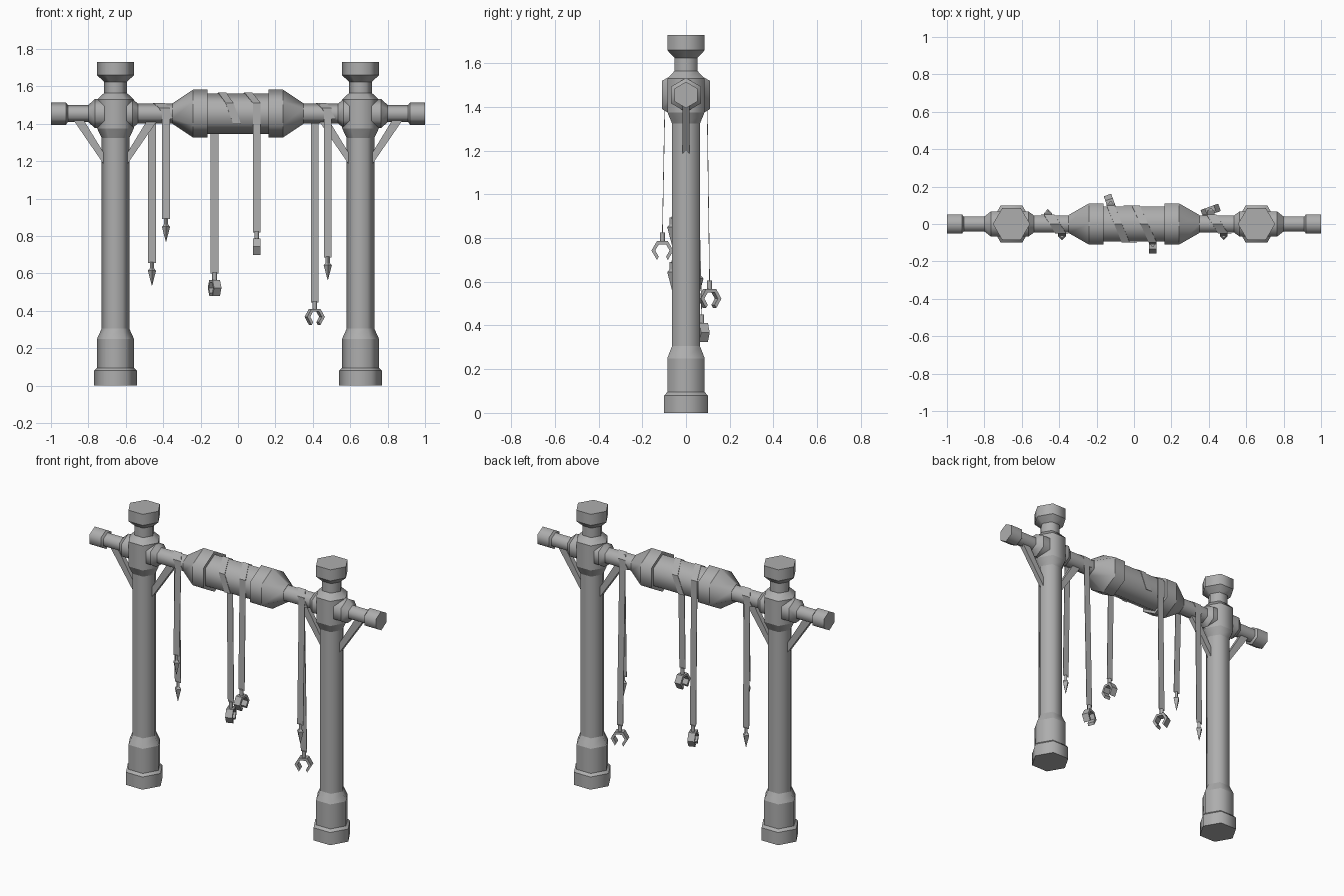
import bpy, bmesh, math
from mathutils import Matrix, Vector

cube = bpy.data.objects.get("Cube")
if cube:
    bpy.data.objects.remove(cube)

GREY = (0.42, 0.42, 0.42, 1)
mat = bpy.data.materials.new("plain_grey")
mat.use_nodes = True
mat.diffuse_color = GREY
mat.node_tree.nodes["Principled BSDF"].inputs["Base Color"].default_value = GREY

BAR_Z = 1.455
POST_X = 0.655


def finish(name, bm):
    """Turn a bmesh into a named grey object."""
    bmesh.ops.recalc_face_normals(bm, faces=bm.faces)
    me = bpy.data.meshes.new(name)
    bm.to_mesh(me)
    bm.free()
    me.materials.append(mat)
    ob = bpy.data.objects.new(name, me)
    bpy.context.collection.objects.link(ob)
    return ob


def turned(name, profile, origin=(0, 0, 0), along_x=False, sides=6):
    """Closed turned solid from (position, radius) pairs; sharp rings, soft sides."""
    bm = bmesh.new()
    rings = []
    for pos, r in profile:
        ring = []
        for i in range(sides):
            a = math.tau * i / sides
            u, v = r * math.cos(a), r * math.sin(a)
            p = Vector((pos, v, u) if along_x else (u, v, pos))
            ring.append(bm.verts.new(p + Vector(origin)))
        rings.append(ring)
    for low, high in zip(rings, rings[1:]):
        for i in range(sides):
            j = (i + 1) % sides
            bm.faces.new((low[i], low[j], high[j], high[i])).smooth = sides > 4
    bm.faces.new(rings[0])
    bm.faces.new(rings[-1])
    for ring in rings:
        for i in range(sides):
            bm.edges.get((ring[i], ring[(i + 1) % sides])).smooth = False
    return finish(name, bm)


def prism(name, outline, depth, matrix):
    """Outline in the xz plane, extruded by depth about y = 0, then placed."""
    bm = bmesh.new()
    face = bm.faces.new([bm.verts.new((x, -depth / 2, z)) for x, z in outline])
    new = bmesh.ops.extrude_face_region(bm, geom=[face])["geom"]
    moved = [v for v in new if isinstance(v, bmesh.types.BMVert)]
    bmesh.ops.translate(bm, verts=moved, vec=(0, depth, 0))
    bm.transform(matrix)
    return finish(name, bm)


# Posts with stepped feet, collars and caps; side collars, bar ends and braces
POST = [(0, .115), (.08, .115), (.095, .099), (.25, .099), (.305, .074),
        (1.325, .074), (1.375, .098), (1.53, .098), (1.565, .061),
        (1.625, .061), (1.66, .099), (1.73, .099)]
for side, s in (("left", 1), ("right", -1)):
    turned(side + "_post", POST, (s * POST_X, 0, 0))
    turned(side + "_bar_collar",
           [(s * x, r) for x, r in
            ((.535, .053), (.565, .078), (.765, .078), (.8, .046))],
           (0, 0, BAR_Z), True)
    turned(side + "_bar_end",
           [(s * x, r) for x, r in
            ((.78, .046), (.91, .046), (.92, .06), (1, .06))],
           (0, 0, BAR_Z), True)
    for label, d in (("outer", 1), ("inner", -1)):
        k = s * d
        prism(f"{side}_{label}_brace",
              [(k * .06, 1.18), (k * .06, 1.24), (k * .17, 1.42), (k * .225, 1.42)],
              .03, Matrix.Translation((s * POST_X, 0, 0)))

# Cross bar and its central drum
turned("cross_bar", [(-.6, .053), (.6, .053)], (0, 0, BAR_Z), True)
DRUM_END = [(.35, .055), (.24, .128), (.163, .128), (.163, .108)]
turned("drum", [(-x, r) for x, r in DRUM_END] + DRUM_END[::-1],
       (0, 0, BAR_Z), True)


def ribbon(name, x, s, width, radius, end_y, end_z, drift):
    """Flat strip hanging on side s of the bar and spiralling over it."""
    path = [(x, end_y, end_z)]
    for step in range(5):
        a = math.radians(120 - 60 * step)
        shift = max(0, step - 1) * drift
        path.append((x + shift, s * radius * math.sin(a),
                     BAR_Z + radius * math.cos(a)))
    bm = bmesh.new()
    rows = [[bm.verts.new((px + e * width / 2, y, z)) for e in (-1, 1)]
            for px, y, z in path]
    for a, b in zip(rows, rows[1:]):
        bm.faces.new((a[0], a[1], b[1], b[0]))
    ob = finish(name, bm)
    mod = ob.modifiers.new("thickness", "SOLIDIFY")
    mod.thickness = .003
    mod.offset = 0


def hook(name, x, y, z, turn):
    """Short stem with an open six-sided claw below it."""
    turned(name + "_stem", [(z - .045, .013), (z + .005, .013)], (x, y, 0), sides=6)
    arc = [math.radians(240 - 60 * i) for i in range(6)]
    outline = [(r * math.cos(a), r * math.sin(a))
               for r, angles in ((.05, arc), (.033, arc[::-1])) for a in angles]
    place = Matrix.Translation((x, y, z - .077)) @ Matrix.Rotation(turn, 4, "Z")
    prism(name, outline, .042, place)


def spear(name, x, y, z):
    """Short stem ending in a slim four-sided point."""
    turned(name, [(z + .005, .011), (z - .028, .011), (z - .04, .022),
                  (z - .12, .001)], (x, y, 0), sides=4)


# Hanging ribbons: name, x, side, wrap radius, end y, end z, drift, claw turn
HANGERS = [
    ("outer_right", -.46, 1, .056, .058, .655, .03, None),
    ("inner_right", -.385, -1, .056, -.064, .89, -.03, None),
    ("drum_right", -.125, 1, .112, .108, .60, .04, math.radians(110)),
    ("drum_left", .10, -1, .112, -.108, .82, -.045, math.radians(90)),
    ("inner_left", .41, 1, .056, .072, .445, .03, math.radians(20)),
    ("outer_left", .48, -1, .056, -.064, .685, -.03, None),
]
for label, x, s, radius, y, z, drift, turn in HANGERS:
    ribbon(label + "_ribbon", x, s, .042, radius, y, z, drift)
    if turn is None:
        spear(label + "_spear", x, y, z)
    else:
        hook(label + "_hook", x, y, z, turn)
